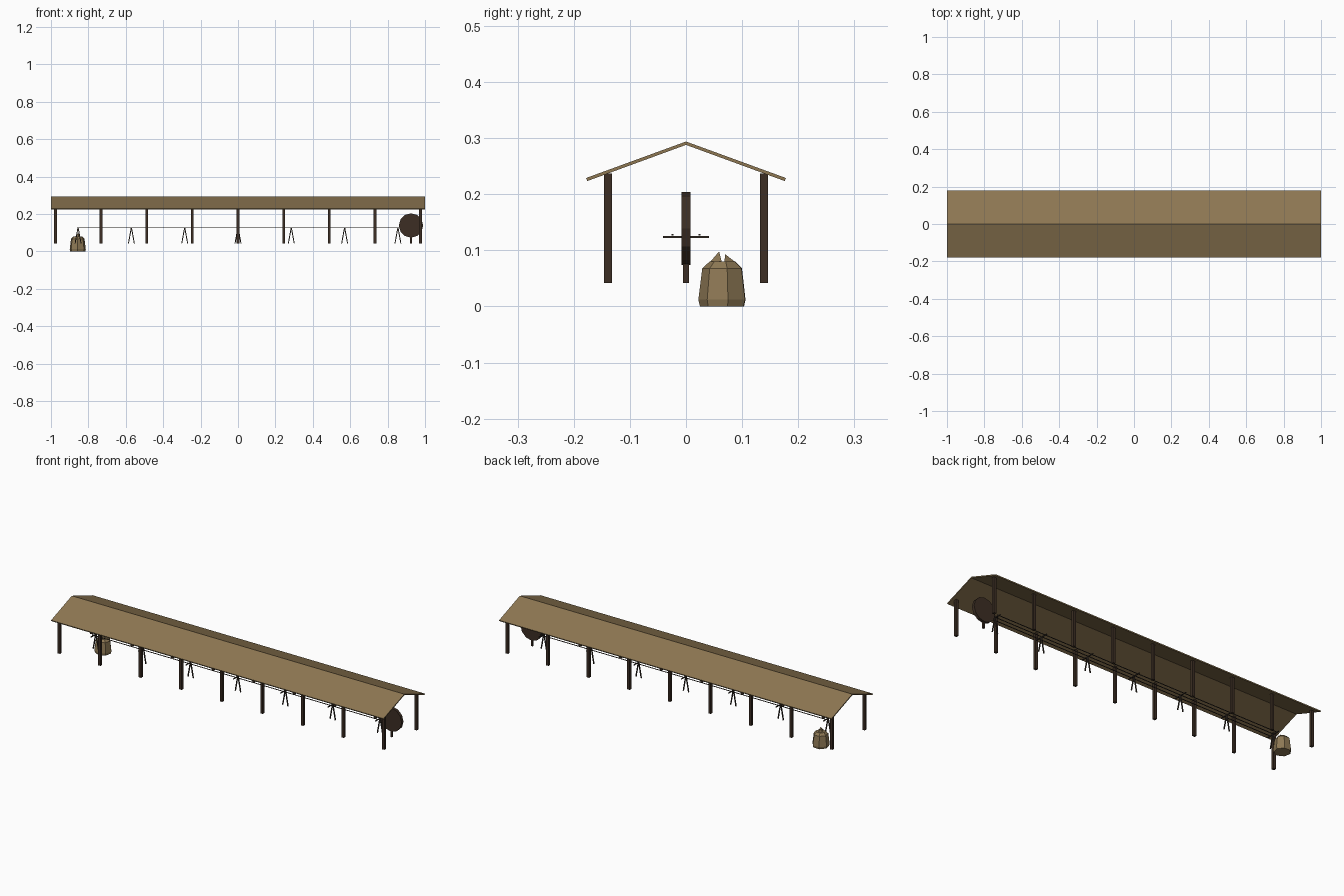
import bpy, bmesh, math
from mathutils import Vector

if "Cube" in bpy.data.objects:
    bpy.data.objects.remove(bpy.data.objects["Cube"])


def material(name, rgb):
    m = bpy.data.materials.new(name)
    m.diffuse_color = (*rgb, 1)
    m.use_nodes = True
    m.node_tree.nodes["Principled BSDF"].inputs["Base Color"].default_value = m.diffuse_color
    return m


straw = material("weathered tan", (0.27, 0.185, 0.085))
timber = material("dark timber", (0.045, 0.027, 0.017))
sackcloth = material("sack tan", (0.27, 0.19, 0.09))
iron = material("dark trestle wood", (0.045, 0.033, 0.024))


def mesh(name, verts, faces, mat):
    me = bpy.data.meshes.new(name)
    me.from_pydata(verts, [], faces)
    bm = bmesh.new()
    bm.from_mesh(me)
    bmesh.ops.recalc_face_normals(bm, faces=bm.faces)
    bm.to_mesh(me)
    bm.free()
    me.materials.append(mat)
    ob = bpy.data.objects.new(name, me)
    bpy.context.collection.objects.link(ob)
    return ob


def beam(name, a, b, w, d, mat):
    """Square bar from a to b; w and d are its widths across."""
    a, b = Vector(a), Vector(b)
    q = (b - a).to_track_quat('Z', 'Y')
    vs = [p + q @ Vector((sx * w / 2, sy * d / 2, 0))
          for p in (a, b) for sx, sy in ((-1, -1), (1, -1), (1, 1), (-1, 1))]
    fs = [(0, 1, 2, 3), (4, 5, 6, 7)] + [(i, (i + 1) % 4, 4 + (i + 1) % 4, 4 + i) for i in range(4)]
    return mesh(name, vs, fs, mat)


# Gabled roof: one chevron profile swept along x
prof = [(-0.178, 0.229), (0, 0.294), (0.178, 0.229), (0.176, 0.2235), (0, 0.288), (-0.176, 0.2235)]
vs = [(x, y, z) for x in (-1, 1) for y, z in prof]
fs = [(0, 1, 4, 5), (1, 2, 3, 4), (6, 7, 10, 11), (7, 8, 9, 10)]
fs += [(i, (i + 1) % 6, 6 + (i + 1) % 6, 6 + i) for i in range(6)]
mesh("roof", vs, fs, straw)

# Two rows of posts
for i in range(9):
    x = -0.976 + i * 0.244
    for side in (-1, 1):
        beam("roof_post", (x, side * 0.139, 0.042), (x, side * 0.139, 0.237), 0.0145, 0.0145, timber)

# Trestles: A-frame legs, crossbar
for i in range(7):
    x = -0.855 + i * 0.285
    for side in (-1, 1):
        beam("trestle_leg", (x + side * 0.016, 0, 0.042), (x + side * 0.001, 0, 0.124), 0.005, 0.005, iron)
    beam("trestle_crossbar", (x, -0.041, 0.124), (x, 0.041, 0.124), 0.005, 0.004, iron)

# Long ropes laid over the trestles
for y in (-0.024, 0, 0.024):
    beam("rope", (-0.86, y, 0.128), (0.915, y, 0.128) if y == 0 else (0.86, y, 0.128), 0.003, 0.003, iron)

# Spinning wheel and its stand
n, r = 12, 0.065
vs = [(0.925 + r * math.cos(2 * math.pi * k / n), y, 0.139 + r * math.sin(2 * math.pi * k / n))
      for y in (-0.008, 0.008) for k in range(n)]
fs = [tuple(range(n)), tuple(range(n, 2 * n))] + [(k, (k + 1) % n, n + (k + 1) % n, n + k) for k in range(n)]
mesh("wheel", vs, fs, timber)
beam("wheel_stand", (0.925, 0, 0.042), (0.925, 0, 0.1), 0.01, 0.01, timber)

# Sack: seven-sided tapered bag with a ragged, pinched top
n = 7
cx, cy = -0.857, 0.066
vs = []
for z, rad in ((0, 0.041), (0.012, 0.044), (0.068, 0.037), (0.080, 0.024)):
    for k in range(n):
        a = 2 * math.pi * k / n + 0.2
        vs.append((cx + rad * math.cos(a), cy + rad * math.sin(a), z))
fs = [tuple(range(n)), tuple(range(3 * n, 4 * n))]
for j in range(3):
    fs += [(j * n + k, j * n + (k + 1) % n, (j + 1) * n + (k + 1) % n, (j + 1) * n + k) for k in range(n)]
mesh("sack", vs, fs, sackcloth)
for dx, dy, top in ((0.006, -0.007, 0.098), (-0.004, 0.004, 0.093)):
    s = math.copysign(1, dy)
    mesh("sack_ear", [(cx - 0.014, cy + s * 0.002, 0.078), (cx + 0.014, cy + s * 0.002, 0.078),
                      (cx, cy + s * 0.026, 0.076), (cx + dx, cy + dy, top)],
         [(0, 1, 2), (0, 1, 3), (1, 2, 3), (0, 2, 3)], sackcloth)
